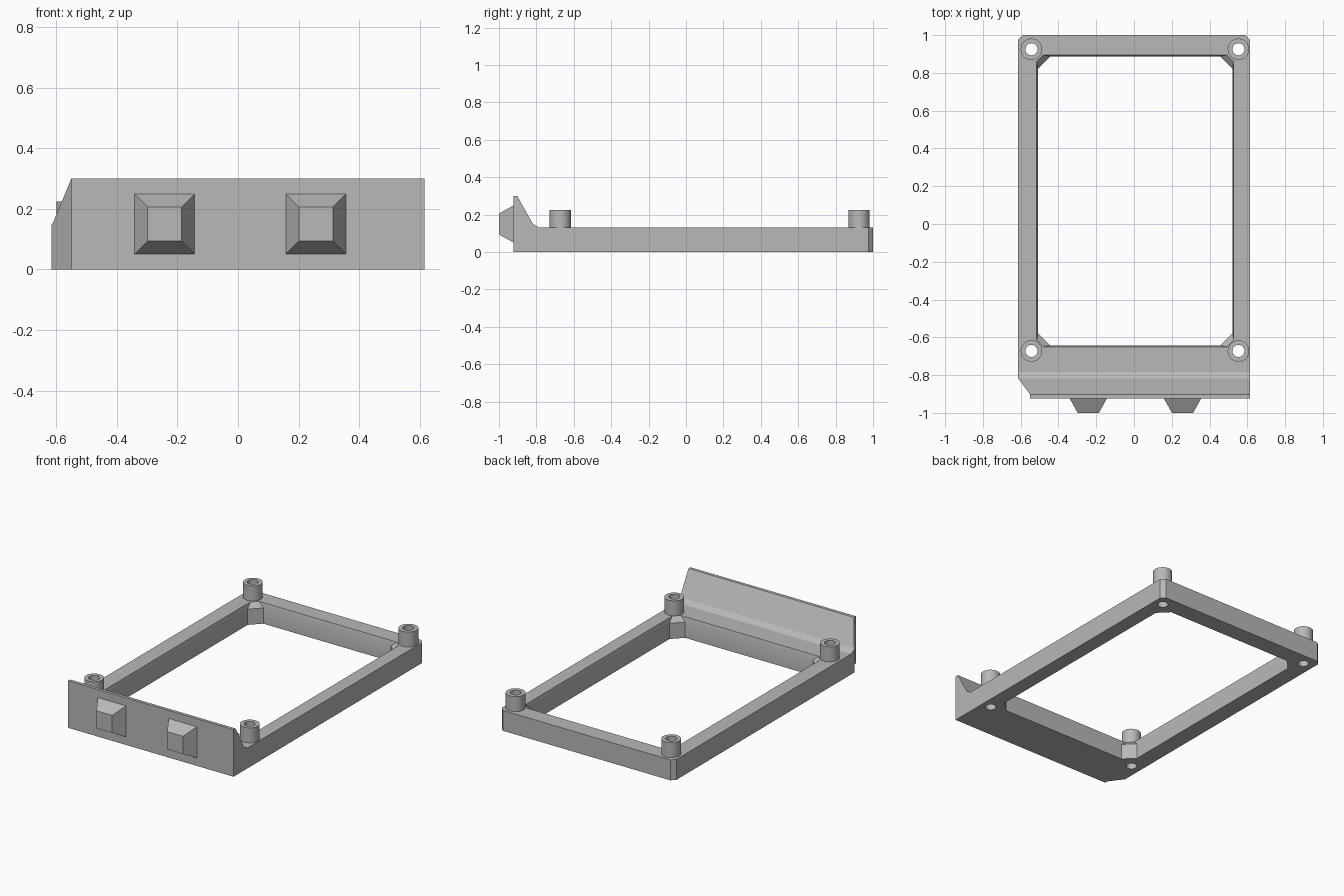
import bpy
import bmesh

cube = bpy.data.objects.get("Cube")
if cube:
    bpy.data.objects.remove(cube, do_unlink=True)

grey = bpy.data.materials.new("plain grey")
grey.use_nodes = True
grey.diffuse_color = (0.48, 0.48, 0.48, 1)
grey.node_tree.nodes["Principled BSDF"].inputs["Base Color"].default_value = grey.diffuse_color


def loft(name, rings):
    """Closed solid through a list of matching point rings."""
    bm = bmesh.new()
    loops = [[bm.verts.new(p) for p in ring] for ring in rings]
    n = len(loops[0])
    for a, b in zip(loops, loops[1:]):
        for i in range(n):
            j = (i + 1) % n
            bm.faces.new((a[i], a[j], b[j], b[i]))
    bm.faces.new(loops[0])
    bm.faces.new(loops[-1])
    bmesh.ops.recalc_face_normals(bm, faces=bm.faces)
    mesh = bpy.data.meshes.new(name)
    bm.to_mesh(mesh)
    bm.free()
    mesh.materials.append(grey)
    obj = bpy.data.objects.new(name, mesh)
    bpy.context.collection.objects.link(obj)
    return obj


def cylinder(name, x, y, radius, z0, z1):
    bpy.ops.mesh.primitive_cylinder_add(vertices=48, radius=radius, depth=z1 - z0,
                                        location=(x, y, (z0 + z1) / 2))
    obj = bpy.context.object
    obj.name = name
    obj.data.materials.append(grey)
    return obj


def combine(target, tool, operation):
    """Apply a boolean and remove its tool."""
    tool.hide_render = True
    mod = target.modifiers.new(operation, "BOOLEAN")
    mod.operation, mod.object, mod.solver = operation, tool, "EXACT"
    bpy.context.view_layer.objects.active = target
    bpy.ops.object.modifier_apply(modifier=mod.name)
    bpy.data.objects.remove(tool, do_unlink=True)


def opening_ring(grow, corner, z):
    """Rectangle with clipped corners, for the central opening."""
    x0, x1, y0, y1 = -0.508 - grow, 0.521 + grow, -0.643 - grow, 0.888 + grow
    c = corner
    return [(x, y, z) for x, y in (
        (x0 + c, y0), (x1 - c, y0), (x1, y0 + c), (x1, y1 - c),
        (x1 - c, y1), (x0 + c, y1), (x0, y1 - c), (x0, y0 + c))]


# Frame and raised front panel from one side profile
W, FRONT, TOP = 0.615, -0.923, 0.13
profile = [(FRONT, 0), (1, 0), (1, TOP), (-0.783, TOP),
           (-0.818, 0.15), (-0.903, 0.3), (FRONT, 0.3)]
frame = loft("frame", [[(x, y, z) for y, z in profile] for x in (-W, W)])

# Plan outline clips the back corners and the right front corner
plan = [(-0.55, FRONT - 0.1), (W + 0.1, FRONT - 0.1), (W + 0.1, 0.875),
        (0.49, 1.1), (-0.49, 1.1), (-W - 0.1, 0.875), (-W - 0.1, -0.4),
        (-W, -0.815), (-0.55, -0.903)]
plan[2:6] = [(W, 0.975), (W - 0.025, 1), (-W + 0.025, 1), (-W, 0.975)]
plan[6] = (-W, -0.4)
plan[1] = (W, FRONT - 0.1)
combine(frame, loft("outline", [[(x, y, z) for x, y in plan] for z in (-0.1, 0.5)]),
        "INTERSECT")

# Opening with corner gussets and a flared upper edge
combine(frame, loft("opening", [opening_ring(0, 0.065, -0.1),
                                opening_ring(0, 0.065, 0.1),
                                opening_ring(0.007, 0.036, TOP),
                                opening_ring(0.007, 0.036, 0.5)]), "DIFFERENCE")

# Mounting posts with through holes
posts = [(x, y) for x in (-0.543, 0.553) for y in (-0.672, 0.925)]
for x, y in posts:
    combine(frame, cylinder("post", x, y, 0.057, 0.06, 0.225), "UNION")
for x, y in posts:
    combine(frame, cylinder("hole", x, y, 0.032, -0.1, 0.4), "DIFFERENCE")

# Tapered pegs on the front panel
for side, cx in (("right", -0.242), ("left", 0.257)):
    rings = [[(cx + sx * h, y, 0.15 + sz * h)
              for sx, sz in ((-1, -1), (1, -1), (1, 1), (-1, 1))]
             for y, h in ((FRONT, 0.099), (-1, 0.056))]
    loft(side + "_peg", rings)

# Smooth the round posts, keep the edges sharp
bpy.ops.object.select_all(action="DESELECT")
frame.select_set(True)
bpy.context.view_layer.objects.active = frame
bpy.ops.object.shade_smooth_by_angle(angle=0.35)
